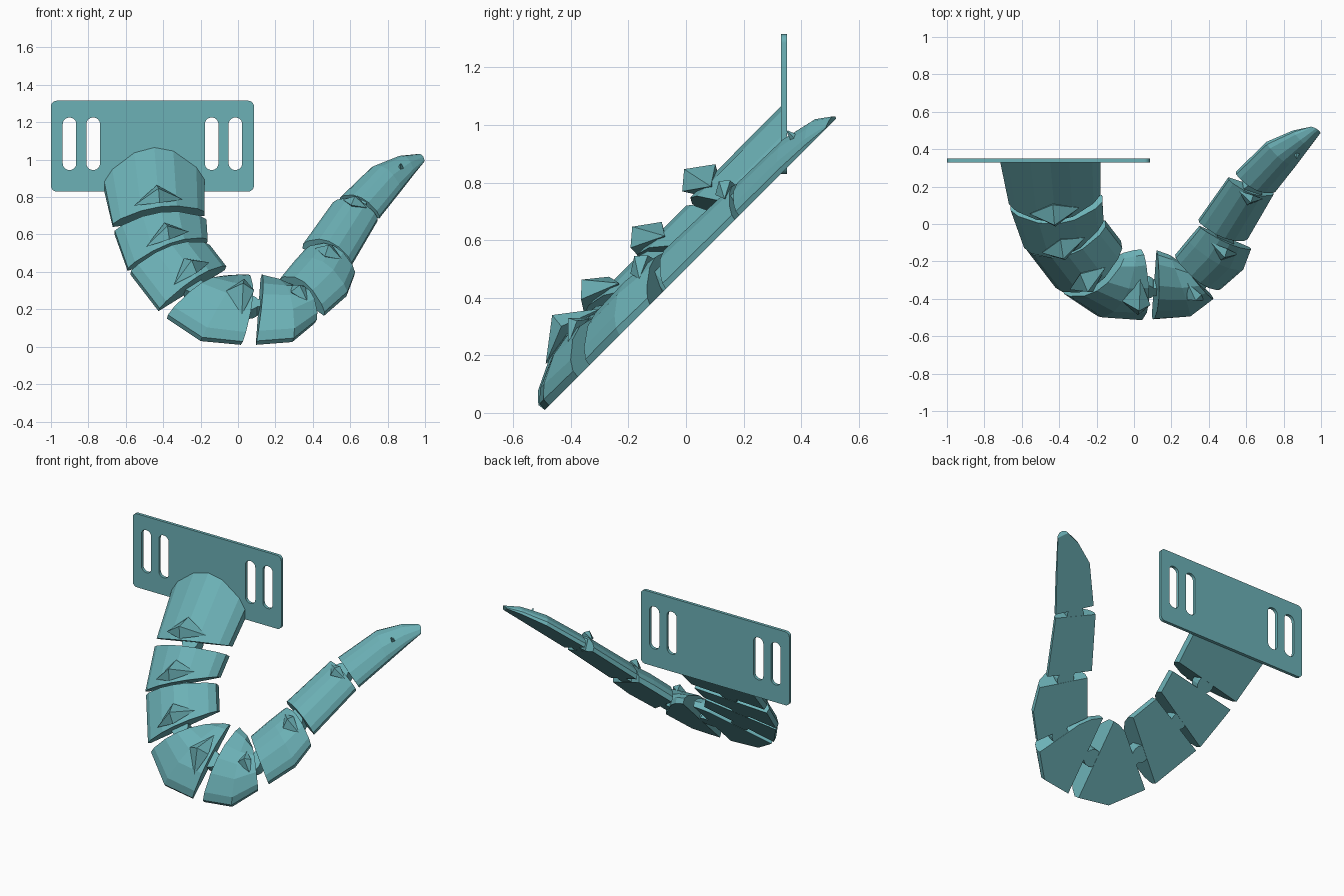
import bpy, bmesh, math
from mathutils import Vector, Matrix

cube = bpy.data.objects.get("Cube")
if cube:
    bpy.data.objects.remove(cube, do_unlink=True)

teal = bpy.data.materials.new("teal plastic")
teal.use_nodes = True
teal.diffuse_color = (0.15, 0.44, 0.47, 1)
teal.node_tree.nodes["Principled BSDF"].inputs["Base Color"].default_value = teal.diffuse_color

NORMAL = Vector((0, -1, 1)).normalized()   # the tail lies on a 45 degree slope
UP = Vector((0, 0, 1))


def on_slope(x, z):
    return Vector((x, z - 0.5, z))


def add_object(name, bm):
    bmesh.ops.recalc_face_normals(bm, faces=bm.faces)
    mesh = bpy.data.meshes.new(name)
    bm.to_mesh(mesh)
    bm.free()
    mesh.materials.append(teal)
    obj = bpy.data.objects.new(name, mesh)
    bpy.context.collection.objects.link(obj)
    return obj


# Domed cross-section: position across the tail, share of height
ARCH = [(0, 0), (0, .22), (.08, .5), (.3, .88), (.5, 1), (.69, .92), (.92, .55), (1, .28), (1, 0)]


def add_segment(name, sections, up=None):
    """Loft domes over (outer x, outer z, inner x, inner z, height) sections."""
    ends = [(on_slope(s[0], s[1]), on_slope(s[2], s[3]), s[4]) for s in sections]
    mids = [(a + b) / 2 for a, b, h in ends]
    along = (mids[-1] - mids[0]).normalized()
    bm = bmesh.new()
    rings = []
    for i, (a, b, h) in enumerate(ends):
        lean = 0.025 + 0.03 * i / (len(ends) - 1)
        if h < 0.1:
            lean *= 0.4
        rise = NORMAL * h
        if up and i == 0:
            rise, lean = UP * up, 0
        rings.append([bm.verts.new(a.lerp(b, w) + rise * k + along * lean * k) for w, k in ARCH])
    for r, s in zip(rings, rings[1:]):
        for j in range(len(ARCH)):
            k = (j + 1) % len(ARCH)
            bm.faces.new((r[j], r[k], s[k], s[j]))
    bm.faces.new(rings[0])
    bm.faces.new(rings[-1])
    add_object(name, bm)


def add_spike(name, section, along):
    """Faceted barb rising from the trailing end of a segment."""
    a, b, h = on_slope(*section[:2]), on_slope(*section[2:4]), section[4]
    mid, across = (a + b) / 2, (b - a)
    s = across.length / 0.5
    points = [mid - along * 0.09 * s + NORMAL * (h + 0.02),
              mid + NORMAL * (h + 0.085 * s),
              mid + along * 0.06 * s + NORMAL * (h + 0.035 * s),
              mid - across * 0.27 + NORMAL * h * 0.86,
              mid + across * 0.27 + NORMAL * h * 0.86,
              mid - along * 0.04 * s + NORMAL * h * 0.6]
    bm = bmesh.new()
    for p in points:
        bm.verts.new(p)
    bmesh.ops.convex_hull(bm, input=bm.verts[:])
    add_object(name, bm)


def add_joint(name, start, end):
    """Pin and bar bridging two neighbouring segments."""
    along = (end - start).normalized()
    side = NORMAL.cross(along)
    turn = Matrix((along, side, NORMAL)).transposed().to_4x4()
    mid = (start + end) / 2
    length = (end - start).length + 0.08
    bm = bmesh.new()
    bar = Matrix.Translation(mid + NORMAL * 0.035) @ turn @ Matrix.Diagonal((length, 0.05, 0.05, 1))
    bmesh.ops.create_cube(bm, size=1, matrix=bar)
    for shift, radius in ((-0.01, 0.055), (0.045, 0.03)):
        pin = Matrix.Translation(mid + along * shift + NORMAL * 0.036) @ turn
        bmesh.ops.create_cone(bm, cap_ends=True, segments=16, radius1=radius,
                              radius2=radius, depth=0.07, matrix=pin)
    add_object(name, bm)


# Segments from the mounting plate to the tip
SEGMENTS = [
    [(-.715, .83, -.18, .83, .165), (-.67, .64, -.18, .70, .165)],
    [(-.66, .60, -.17, .655, .155), (-.59, .405, -.165, .555, .155)],
    [(-.575, .385, -.155, .52, .15), (-.425, .19, -.07, .41, .15)],
    [(-.38, .15, -.06, .345, .14), (-.2, .03, .0, .36, .145), (.015, .01, .04, .365, .13)],
    [(.095, .01, .12, .36, .13), (.29, .025, .19, .335, .13), (.41, .125, .25, .295, .12)],
    [(.46, .165, .22, .335, .115), (.58, .27, .29, .42, .12), (.62, .375, .35, .49, .105)],
    [(.605, .43, .345, .525, .10), (.745, .67, .505, .75, .09)],
    [(.755, .685, .545, .78, .085), (.87, .83, .71, .94, .08),
     (.94, .92, .85, 1.0, .055), (.993, .985, .945, 1.02, .015)],
]


def middle(s):
    return (on_slope(s[0], s[1]) + on_slope(s[2], s[3])) / 2


for i, sections in enumerate(SEGMENTS):
    last = i == len(SEGMENTS) - 1
    add_segment("tail_tip" if last else f"tail_segment_{i + 1}", sections, 0.235 if i == 0 else None)
    if not last:
        along = (middle(sections[-1]) - middle(sections[-2])).normalized()
        add_spike(f"spike_{i + 1}", sections[-1], along)
        add_joint(f"joint_{i + 1}", middle(sections[-1]), middle(SEGMENTS[i + 1][0]))

# Small barb on the tip
bm = bmesh.new()
seat = on_slope(.87, .915) + NORMAL * 0.07
bmesh.ops.create_cone(bm, cap_ends=True, segments=4, radius1=0.018, radius2=0.003, depth=0.04,
                      matrix=Matrix.Translation(seat) @ NORMAL.to_track_quat('Z', 'Y').to_matrix().to_4x4())
add_object("tip_barb", bm)


# Mounting plate with strap slots
def rounded_outline(curve, x0, x1, z0, z1, r):
    corners = ((x1 - r, z1 - r), (x0 + r, z1 - r), (x0 + r, z0 + r), (x1 - r, z0 + r))
    points = []
    for q, (cx, cz) in enumerate(corners):
        for step in range(7):
            angle = math.pi / 2 * (q + step / 6.01)
            points.append((cx + r * math.cos(angle), cz + r * math.sin(angle)))
    spline = curve.splines.new('POLY')
    spline.points.add(len(points) - 1)
    for point, (x, z) in zip(spline.points, points):
        point.co = (x, z, 0, 1)
    spline.use_cyclic_u = True


curve = bpy.data.curves.new("plate_outline", 'CURVE')
curve.dimensions = '2D'
curve.fill_mode = 'BOTH'
curve.extrude = 0.01
rounded_outline(curve, -1, .085, .83, 1.315, .03)
for x in (-.937, -.81, -.177, -.05):
    rounded_outline(curve, x, x + .072, .945, 1.225, .034)
outline = bpy.data.objects.new("plate_outline", curve)
bpy.context.collection.objects.link(outline)
bpy.context.view_layer.update()
evaluated = outline.evaluated_get(bpy.context.evaluated_depsgraph_get())
bm = bmesh.new()
bm.from_mesh(evaluated.to_mesh())
bpy.data.objects.remove(outline, do_unlink=True)
bmesh.ops.remove_doubles(bm, verts=bm.verts, dist=0.0002)
bmesh.ops.transform(bm, verts=bm.verts,
                    matrix=Matrix.Translation((0, .34, 0)) @ Matrix.Rotation(math.pi / 2, 4, 'X'))
add_object("mounting_plate", bm)
